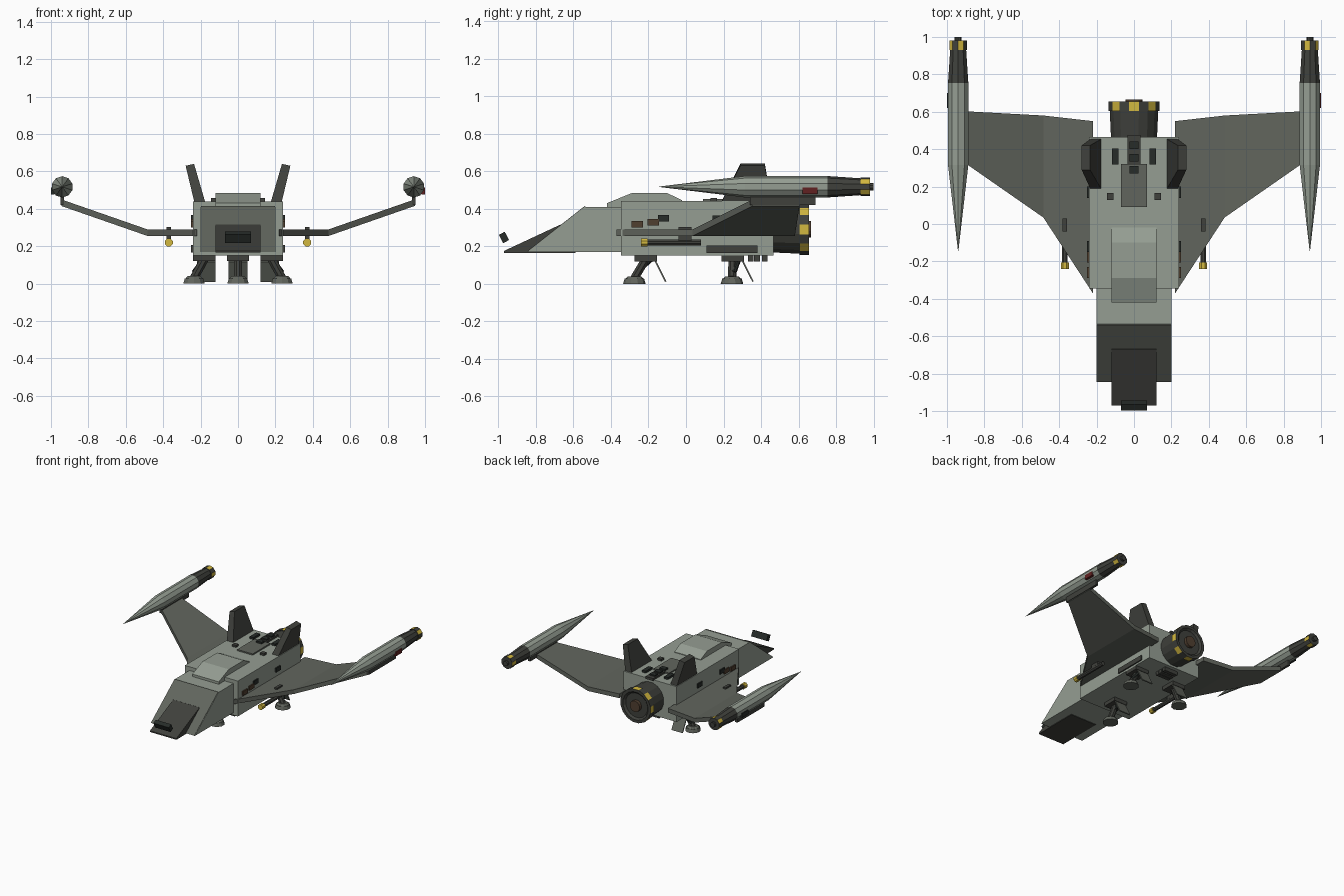
import bpy, bmesh, math
from mathutils import Matrix, Vector

if "Cube" in bpy.data.objects:
    bpy.data.objects.remove(bpy.data.objects["Cube"])


def mat(name, r, g, b):
    m = bpy.data.materials.new(name)
    m.diffuse_color = (r, g, b, 1)
    m.use_nodes = True
    m.node_tree.nodes["Principled BSDF"].inputs["Base Color"].default_value = m.diffuse_color
    return m


HULL = mat("hull", .30, .34, .29)
WING = mat("wing_grey", .12, .13, .11)
DARK = mat("dark_metal", .05, .052, .045)
BLACK = mat("black", .02, .025, .022)
YELLOW = mat("yellow", .65, .48, .05)
BROWN = mat("brown", .08, .05, .03)
RED = mat("red", .12, .015, .015)


def finish(name, bm, mats, mirror=False):
    bmesh.ops.recalc_face_normals(bm, faces=bm.faces)
    me = bpy.data.meshes.new(name)
    bm.to_mesh(me)
    bm.free()
    for m in mats:
        me.materials.append(m)
    ob = bpy.data.objects.new(name, me)
    bpy.context.collection.objects.link(ob)
    if mirror:
        ob.modifiers.new("mirror", 'MIRROR')
    return ob


def loft(name, sections, m, mirror=False):
    """Skin a list of equal-length point loops and cap both ends."""
    bm = bmesh.new()
    loops = [[bm.verts.new(p) for p in s] for s in sections]
    n = len(loops[0])
    for a, b in zip(loops, loops[1:]):
        for i in range(n):
            j = (i + 1) % n
            bm.faces.new((a[i], a[j], b[j], b[i]))
    bm.faces.new(loops[0])
    bm.faces.new(loops[-1])
    return finish(name, bm, [m], mirror)


def profile(name, w, yz, m):
    """Side outline extruded across the width."""
    return loft(name, [[(x, y, z) for y, z in yz] for x in (-w, w)], m)


def box(name, c, size, m, tilt=0, mirror=False):
    bm = bmesh.new()
    M = Matrix.Translation(c) @ Matrix.Rotation(math.radians(tilt), 4, 'X') @ Matrix.Diagonal((*size, 1))
    bmesh.ops.create_cube(bm, size=1, matrix=M)
    return finish(name, bm, [m], mirror)


def lathe(name, start, axis, prof, n, mats, bands, mirror=False):
    """Rings (distance, radius) about an axis; a band 'S' is striped."""
    bm = bmesh.new()
    q = Vector(axis).to_track_quat('Z', 'Y')
    rings = [[bm.verts.new(Vector(start) + q @ Vector((r * math.cos(t), r * math.sin(t), d)))
              for t in (2 * math.pi * (i + .5) / n for i in range(n))] for d, r in prof]
    for k, (a, b) in enumerate(zip(rings, rings[1:])):
        for i in range(n):
            j = (i + 1) % n
            f = bm.faces.new((a[i], a[j], b[j], b[i]))
            f.material_index = (i % 2) if bands[k] == 'S' else bands[k]
    for r, k in ((rings[0], 0), (rings[-1], -1)):
        f = bm.faces.new(r)
        f.material_index = 0 if bands[k] == 'S' else bands[k]
    return finish(name, bm, mats, mirror)


def rod(name, a, b, r, m, mirror=False, n=8, r2=None):
    d = Vector(b) - Vector(a)
    return lathe(name, a, d, [(0, r), (d.length, r2 or r)], n, [m], [0], mirror)


# fuselage, cockpit nose and canopy
box("fuselage", (0, .06, .295), (.48, .81, .29), HULL)
profile("nose", .2, [(-.34, .17), (-.34, .41), (-.54, .41), (-.845, .17)], HULL)
profile("nose_slope_panel", .197, [(-.53, .405), (-.54, .414), (-.845, .174), (-.83, .172)], WING)
profile("nose_wedge", .12, [(-.59, .165), (-.59, .29), (-.67, .315), (-.97, .175), (-.97, .165)], DARK)
profile("canopy", .12, [(-.42, .405), (-.42, .43), (-.29, .483), (-.10, .483), (-.02, .445), (-.02, .42)], HULL)
box("nose_sensor", (0, -.97, .247), (.14, .035, .05), BLACK, 27)

# cranked wings
def station(x, le, te, z):
    return [(x, le, z), (x, te, z), (x, te, z + .035), (x, le, z + .035)]

loft("wing", [station(.22, -.37, .55, .255), station(.485, .035, .58, .255),
              station(.945, .355, .605, .415)], WING, True)

# tail fins leaning outward
loft("tail_fin", [[(.165, .17, .40), (.225, .17, .40), (.225, .46, .40), (.165, .46, .40)],
                  [(.235, .29, .64), (.28, .29, .63), (.28, .42, .63), (.235, .42, .64)]], DARK, True)

# wingtip pods
box("pod_pylon", (.94, .515, .445), (.02, .35, .05), DARK, 0, True)
lathe("wingtip_pod", (.94, -.145, .517), (0, 1, 0),
      [(0, .001), (.46, .057), (.90, .057), (1.075, .045), (1.075, .05), (1.125, .05),
       (1.125, .02), (1.145, .02)], 10, [DARK, YELLOW, HULL], [2, 2, 0, 0, 'S', 0, 0], True)
box("right_marker", (.99, .66, .495), (.02, .08, .035), RED)
box("left_marker", (-.99, .66, .495), (.02, .08, .035), BLACK)

# main engine
lathe("engine", (0, .45, .29), (0, 1, 0),
      [(0, .125), (.155, .132), (.155, .138), (.205, .138), (.205, .115), (.19, .10), (.19, .045),
       (.215, .045)], 16, [DARK, YELLOW, BROWN], [0, 0, 'S', 0, 0, 0, 2])

# underwing guns
box("gun_mount", (.37, -.005, .26), (.024, .07, .085), DARK, 0, True)
rod("gun_barrel", (.37, -.21, .22), (.37, .08, .22), .017, DARK, True)
rod("gun_tip", (.37, -.24, .22), (.37, -.205, .22), .023, YELLOW, True)

# landing gear: one nose leg and a mirrored rear pair
for tag, x, y, out, mir in (("front", 0, -.215, 0, False), ("rear", .18, .25, .055, True)):
    box(tag + "_gear_bay", (x, y, .135), (.12, .12, .03), DARK, 0, mir)
    fx, fy = x + out, y - (.06 if tag == "front" else .005)
    rod(tag + "_gear_strut", (x, y, .13), (fx, fy, .03), .024, DARK, mir)
    rod(tag + "_gear_brace", (x, y + .03, .13), (fx, fy + .01, .06), .014, BLACK, mir)
    rod(tag + "_gear_ankle", (fx, fy, .025), (fx, fy, .04), .05, WING, mir, 10, .035)
    rod(tag + "_gear_foot", (fx, fy, 0), (fx, fy, .027), .06, WING, mir, 10, .052)
    box(tag + "_gear_door", (x - .01 * mir, y + .08, .065), (.1, .008, .12), WING, 27, mir)

# belly blocks
for i, y in enumerate((.345, .378, .42)):
    box(f"belly_block_{i}", (0, y, .135), (.12, .03, .03), DARK)

# side panels and vents
box("side_vent", (.243, .245, .185), (.014, .27, .04), DARK, 0, True)
for i, (y, z, m) in enumerate(((-.26, .318, BROWN), (-.175, .328, BROWN), (-.12, .348, BLACK), (.17, .345, BLACK))):
    box(f"side_panel_{i}", (.243, y, z), (.014, .06, .035), m, 0, True)

# top deck details
box("spine_plate", (0, .205, .443), (.14, .23, .016), WING)
for i, y in enumerate((.29, .355, .42)):
    box(f"spine_block_{i}", (0, y, .45), (.05, .04, .03), BLACK)
box("spine_rail", (0, .395, .445), (.07, .16, .02), DARK)
box("deck_vent", (.1, .36, .446), (.035, .085, .022), BLACK, 0, True)
box("deck_stud", (.127, .147, .446), (.035, .035, .022), DARK, 0, True)
